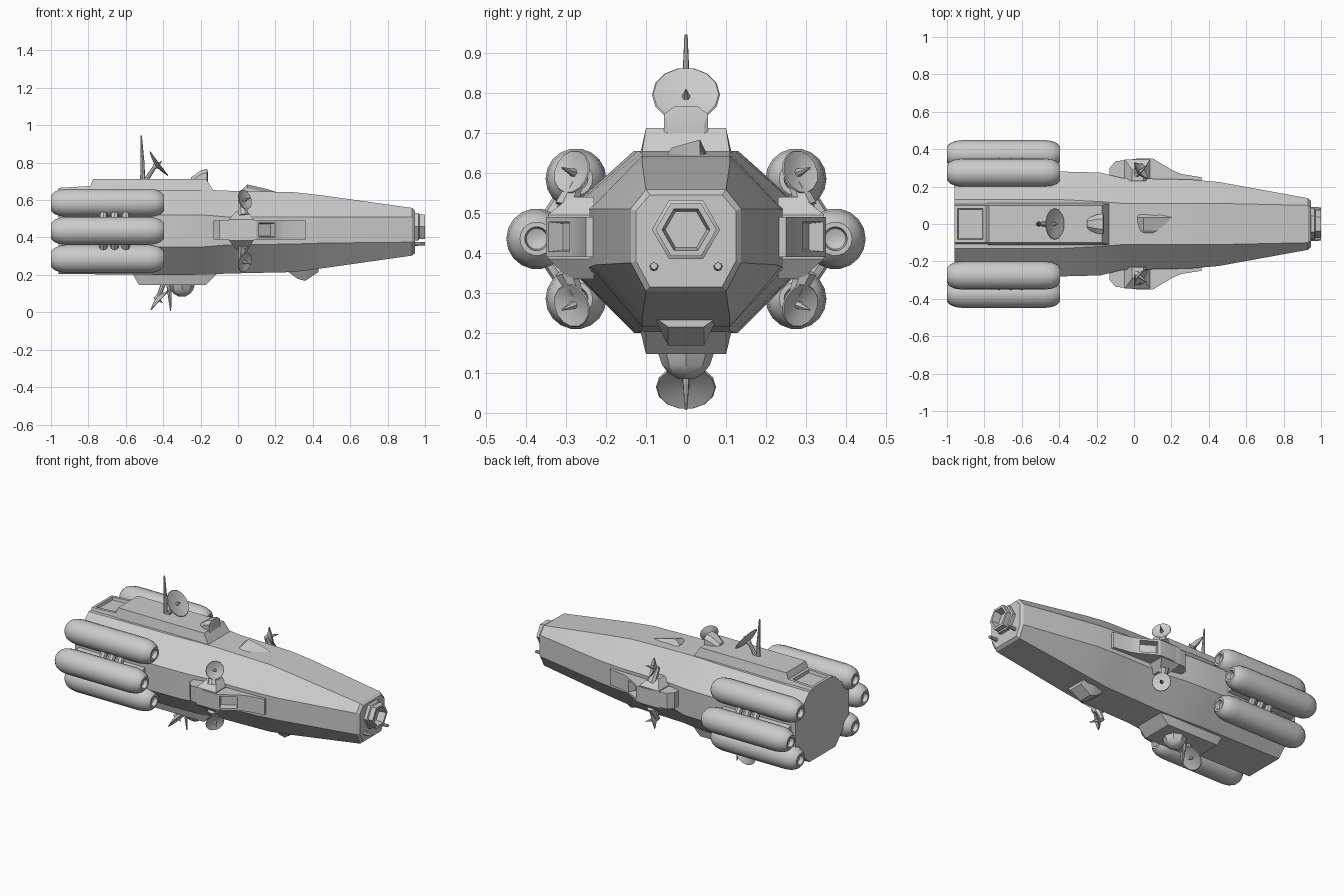
import bpy, bmesh, math
from mathutils import Vector

if "Cube" in bpy.data.objects:
    bpy.data.objects.remove(bpy.data.objects["Cube"])

ZC = 0.435  # height of the ship's long axis


def finish(name, bm, angle=35):
    bmesh.ops.remove_doubles(bm, verts=bm.verts, dist=1e-5)
    bmesh.ops.recalc_face_normals(bm, faces=bm.faces)
    me = bpy.data.meshes.new(name)
    bm.to_mesh(me)
    bm.free()
    for p in me.polygons:
        p.use_smooth = True
    me.set_sharp_from_angle(angle=math.radians(angle))
    ob = bpy.data.objects.new(name, me)
    bpy.context.collection.objects.link(ob)
    return ob


def loft(name, sections, insets=(), angle=20):
    """Skin equal-length rings; insets = (point near face, thickness, depth)."""
    bm = bmesh.new()
    rings = [[bm.verts.new(p) for p in s] for s in sections]
    n = len(rings[0])
    for a, b in zip(rings, rings[1:]):
        for i in range(n):
            bm.faces.new((a[i], a[(i + 1) % n], b[(i + 1) % n], b[i]))
    bm.faces.new(rings[0])
    bm.faces.new(rings[-1])
    bmesh.ops.recalc_face_normals(bm, faces=bm.faces)
    for pt, thick, depth in insets:
        f = min(bm.faces, key=lambda f: (f.calc_center_median() - Vector(pt)).length)
        bmesh.ops.inset_region(bm, faces=[f], thickness=thick, depth=0)
        bmesh.ops.inset_region(bm, faces=[f], thickness=0.006, depth=-depth)
    return finish(name, bm, angle)


def lathe(name, profile, origin, axis, n=12):
    """Turn (radius, distance) pairs about an axis."""
    q = Vector(axis).to_track_quat('Z', 'Y')
    bm = bmesh.new()
    rings = []
    for r, t in profile:
        rings.append([bm.verts.new(Vector(origin) + q @ Vector((
            r * math.cos(2 * math.pi * i / n), r * math.sin(2 * math.pi * i / n), t)))
            for i in range(n)])
    for a, b in zip(rings, rings[1:]):
        for i in range(n):
            bm.faces.new((a[i], a[(i + 1) % n], b[(i + 1) % n], b[i]))
    bm.faces.new(rings[0])
    bm.faces.new(rings[-1])
    return finish(name, bm)


def rod(name, a, b, r0, r1, n=8):
    d = Vector(b) - Vector(a)
    return lathe(name, [(r0, 0), (r1, d.length)], a, d, n)


def dish(name, centre, axis, r, spike):
    lathe(name, [(0.012, -0.025), (0.016, -0.012), (r * .6, -0.004), (r, 0.008),
                 (r * .96, 0.011), (r * .5, 0.003), (0.004, 0.0)], centre, axis, 14)
    c = Vector(centre)
    rod(name + "_feed", c, c + Vector(axis).normalized() * spike, 0.011, 0.002, 6)


# octagonal hull
def octagon(x, hw, zt, zb, flat, s0, s1):
    half = [(flat, zt), (hw, s1), (hw, s0), (flat, zb)]
    return [(x, y, z) for y, z in half] + [(x, -y, z) for y, z in reversed(half)]


loft("hull", [octagon(*s) for s in (
    (-0.96, .27, .65, .205, .13, .35, .52),
    (-0.38, .28, .655, .20, .13, .35, .52),
    (-0.18, .275, .655, .20, .12, .35, .52),
    (-0.06, .245, .65, .207, .11, .36, .51),
    (0.30, .238, .642, .215, .11, .365, .51),
    (0.45, .225, .625, .235, .11, .37, .51),
    (0.93, .138, .558, .303, .10, .375, .51),
    (0.945, .125, .545, .315, .09, .38, .505))])


# raised decks above and below the engine section
def deck(x, z, base, w=.10):
    return [(x, .125, base), (x, w, z), (x, -w, z), (x, -.125, base)]


loft("top_deck", [deck(-.96, .665, .6), deck(-.79, .675, .6), deck(-.775, .712, .6),
                  deck(-.17, .712, .6), deck(-.13, .648, .6, .11)],
     [((-.875, 0, .67), .025, .02)])
loft("bottom_deck", [deck(-.56, .20, .25), deck(-.53, .147, .25),
                     deck(-.17, .147, .25), deck(-.11, .207, .25)])

# hexagonal nose nozzle and twin guns
lathe("nose_nozzle", [(.085, .93), (.085, .965), (.076, .97), (.076, 1.0),
                      (.06, 1.0), (.052, .955)], (0, 0, .458), (1, 0, 0), 6)

# small fairings on the forward hull
loft("upper_fairing", [[(x, .06, .63), (x, .035, z), (x, -.035, z - .02), (x, -.06, .63)]
                       for x, z in ((.02, .655), (.05, .683), (.15, .66), (.2, .645))])
loft("lower_fairing", [[(x, .08, .24), (x, .045, z), (x, -.045, z), (x, -.08, .24)]
                       for x, z in ((.27, .215), (.32, .178), (.36, .168), (.43, .215))])

# top mast, dish and turret
rod("top_mast_base", (-.51, 0, .70), (-.51, 0, .80), .014, .010)
rod("top_mast", (-.51, 0, .79), (-.518, 0, .945), .011, .004)
dish("top_dish", (-.43, 0, .79), (.8, 0, .6), .085, .03)
rod("top_dish_arm", (-.49, 0, .71), (-.44, 0, .785), .013, .010)
loft("top_turret", [[(x, w, .70), (x, w, z - .02), (x, w * .5, z), (x, -w * .5, z),
                     (x, -w, z - .02), (x, -w, .70)]
                    for x, z, w in ((-.25, .722, .03), (-.20, .757, .05), (-.165, .767, .055),
                                    (-.16, .74, .045))])

# bottom mast, dish and sensor pod
rod("bottom_mast", (-.37, 0, .15), (-.36, 0, .007), .014, .003)
dish("bottom_dish", (-.425, 0, .07), (.65, 0, -.6), .075, .03)
rod("bottom_dish_arm", (-.40, 0, .15), (-.428, 0, .075), .014, .010)
lathe("bottom_sensor", [(.07, 0), (.06, .03), (.045, .05), (.02, .065)],
      (-.30, 0, .15), (0, 0, -1), 8)

# parts repeated on both sides
TANK = [(.012, .03), (.026, .025), (.030, 0), (.042, 0), (.060, .018), (.071, .045), (.076, .085)]
L = 0.605
tank_profile = TANK + [(r, L - t) for r, t in reversed(TANK)]
POD = [(-.13, .22), (-.13, .30), (-.10, .335), (.02, .35), (.10, .35), (.21, .285),
       (.25, .268), (.36, .25), (.36, .2)]
for s, side in ((1, "left"), (-1, "right")):
    rod("nose_gun_" + side, (.92, s * .08, .365), (1.0, s * .08, .367), .012, .009)
    # three propellant tanks
    for y, z, tag in ((.275, .585, "upper"), (.373, ZC, "middle"), (.275, .285, "lower")):
        lathe(f"tank_{tag}_{side}", tank_profile, (-1, s * y, z), (1, 0, 0), 18)
    loft("tank_pylon_" + side, [[(x, s * .24, .49), (x, s * .34, .47),
                                 (x, s * .34, .40), (x, s * .24, .38)] for x in (-.93, -.46)])
    # side pod with a recessed window in its sloping face
    loft("side_pod_" + side, [[(x, s * y, z) for x, y in POD] for z in (.39, .49)],
         [((.155, s * .3175, .44), .018, .04)])
    loft("pod_hub_" + side, [[(x0, s * .23, z), (x0, s * y, z), (x1, s * y, z), (x1, s * .23, z)]
                             for x0, x1, y, z in ((-.01, .05, .29, .335), (-.05, .085, .345, .385),
                                                  (-.05, .085, .345, .495), (-.01, .05, .29, .54))])
    for u, tag in ((1, "upper"), (-1, "lower")):
        # couplings between neighbouring tanks
        for x in (-.72, -.66, -.60):
            rod(f"tank_coupling_{tag}_{side}", (x, s * .355, ZC + u * .03),
                (x, s * .275, ZC + u * .15), .022, .022)
        # dish on a short arm
        rod(f"side_dish_arm_{tag}_{side}", (.03, s * .30, ZC + u * .08),
            (.015, s * .265, ZC + u * .165), .03, .016)
        dish(f"side_dish_{tag}_{side}", (.03, s * .28, ZC + u * .165),
             (.75, s * .6, u * .25), .056, .05)
